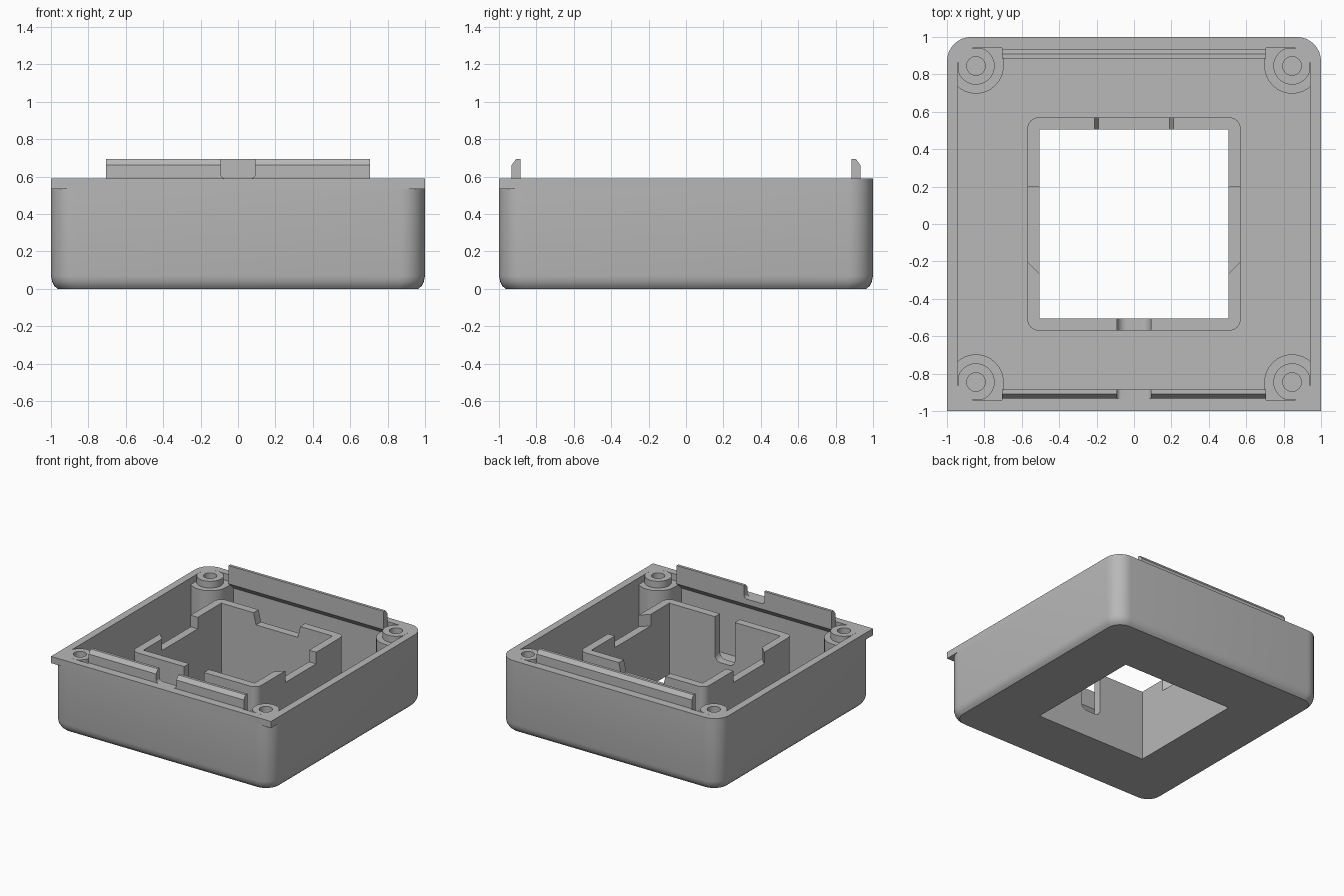
import bpy, bmesh, math

cube = bpy.data.objects.get("Cube")
if cube:
    bpy.data.objects.remove(cube, do_unlink=True)

grey = bpy.data.materials.new("plain grey")
grey.use_nodes = True
COLOUR = (0.48, 0.48, 0.48, 1)
grey.diffuse_color = COLOUR
grey.node_tree.nodes["Principled BSDF"].inputs["Base Color"].default_value = COLOUR

RIM, LEDGE, FLOOR = 0.59, 0.535, 0.06
INNER, HOLE, POST = 0.94, 0.505, 0.845


def arc(cx, cy, r, start, end, steps=8):
    angles = [math.radians(start + (end - start) * i / steps) for i in range(steps + 1)]
    return [(cx + r * math.cos(a), cy + r * math.sin(a)) for a in angles]


def rounded(hx, hy, back_r, front_r=None, cy=0):
    """Rounded rectangle outline, with its own radius for the lower corners."""
    front_r = back_r if front_r is None else front_r
    pts = []
    for k, (sx, sy) in enumerate([(1, 1), (-1, 1), (-1, -1), (1, -1)]):
        r = back_r if sy > 0 else front_r
        if r:
            pts += arc(sx * (hx - r), cy + sy * (hy - r), r, 90 * k, 90 * k + 90)
        else:
            pts.append((sx * hx, cy + sy * hy))
    return pts


def loft(name, rings):
    bm = bmesh.new()
    loops = [[bm.verts.new(p) for p in ring] for ring in rings]
    for a, b in zip(loops, loops[1:]):
        for i in range(len(a)):
            j = (i + 1) % len(a)
            bm.faces.new((a[i], a[j], b[j], b[i]))
    bm.faces.new(loops[0])
    bm.faces.new(loops[-1])
    bmesh.ops.recalc_face_normals(bm, faces=bm.faces)
    mesh = bpy.data.meshes.new(name)
    bm.to_mesh(mesh)
    bm.free()
    mesh.materials.append(grey)
    obj = bpy.data.objects.new(name, mesh)
    bpy.context.collection.objects.link(obj)
    return obj


def prism(name, pts, lo, hi, axis="z"):
    place = {"x": lambda u, v, t: (t, u, v),
             "y": lambda u, v, t: (u, t, v),
             "z": lambda u, v, t: (u, v, t)}[axis]
    return loft(name, [[place(u, v, t) for u, v in pts] for t in (lo, hi)])


def cut(obj, *cutters):
    for cutter in cutters:
        cutter.hide_render = True
        mod = obj.modifiers.new("cut", "BOOLEAN")
        mod.operation, mod.solver, mod.object = "DIFFERENCE", "EXACT", cutter
    bpy.context.view_layer.update()
    graph = bpy.context.evaluated_depsgraph_get()
    mesh = bpy.data.meshes.new_from_object(obj.evaluated_get(graph))
    obj.modifiers.clear()
    obj.data = mesh


helpers = []


def helper(*args):
    obj = prism(*args)
    helpers.append(obj)
    return obj


# Cutters shared by several parts
cavity = helper("cavity_cutter", rounded(INNER, INNER, 0.08), FLOOR, 1)
opening = helper("opening_cutter", rounded(HOLE, HOLE, 0), -0.5, 1)
parts = []

# Tray with rounded corners and a softened bottom edge
steps = [(0.035, 0), (0.018, 0.016), (0.006, 0.04), (0, 0.07), (0, LEDGE)]
tray = loft("tray", [[(x, y, z) for x, y in rounded(1 - d, 1 - d, 0.13 - d / 2)]
                     for d, z in steps])
cut(tray, cavity, opening)
parts.append(tray)

# Rim: square at the front, rounded at the back
rim = prism("rim", rounded(1, 1, 0.13, 0), LEDGE, RIM)
cut(rim, cavity)
parts.append(rim)

# Stepped screw posts in the corners
for sx, side in ((1, "left"), (-1, "right")):
    for sy, end in ((1, "back"), (-1, "front")):
        bore = helper("bore_cutter", arc(sx * POST, sy * POST, 0.05, 0, 345, 23), 0.2, 1)
        body = arc(POST, POST, 0.148, -50, -180, 16) + [(POST - 0.148, INNER), (INNER, INNER)]
        collar = arc(POST, POST, 0.1, -20, -250, 24) + [(INNER, INNER)]
        for label, pts, lo, hi in (("post", body, FLOOR - 0.01, LEDGE),
                                   ("collar", collar, LEDGE - 0.01, RIM)):
            obj = prism(f"{end}_{side}_{label}", [(sx * x, sy * y) for x, y in pts], lo, hi)
            cut(obj, bore)
            parts.append(obj)

# Central duct with notches in its top edge
duct = prism("duct", rounded(0.57, 0.57, 0.06), FLOOR - 0.01, 0.585)
NOTCH = 0.49
back_notch = helper("back_notch_cutter",
                    [(-0.19, NOTCH), (0.19, NOTCH), (0.215, 0.6), (-0.215, 0.6)], 0.4, 0.7, "y")
slot = helper("front_slot_cutter", rounded(0.09, 0.4, 0.05, None, 0.62), -0.7, -0.4, "y")
side_notches = [helper("side_notch_cutter",
                       [(s * x, y) for x, y in ((0.4, 0.2), (0.7, 0.2), (0.7, -0.07), (0.4, -0.37))],
                       NOTCH, 1) for s in (1, -1)]
cut(duct, opening, back_notch, slot, *side_notches)
parts.append(duct)

# Snap strips with a sloped outer top and a chamfered underside
profile = [(INNER, 0.49), (0.885, 0.545), (0.885, 0.695), (0.908, 0.695),
           (0.932, 0.662), (0.932, RIM), (INNER, RIM)]
back_strip = prism("back_snap_strip", profile, -0.705, 0.705, "x")
front_strip = prism("front_snap_strip", [(-y, z) for y, z in profile], -0.705, 0.705, "x")
gap = helper("gap_cutter", rounded(0.092, 0.2, 0.025, None, RIM + 0.2), -0.98, -0.8, "y")
cut(front_strip, gap)
parts += [back_strip, front_strip]

for obj in helpers:
    bpy.data.objects.remove(obj, do_unlink=True)

# Smooth the rounded faces and keep hard edges
bpy.ops.object.select_all(action="DESELECT")
for obj in parts:
    obj.select_set(True)
bpy.context.view_layer.objects.active = tray
bpy.ops.object.shade_smooth_by_angle(angle=math.radians(30))
